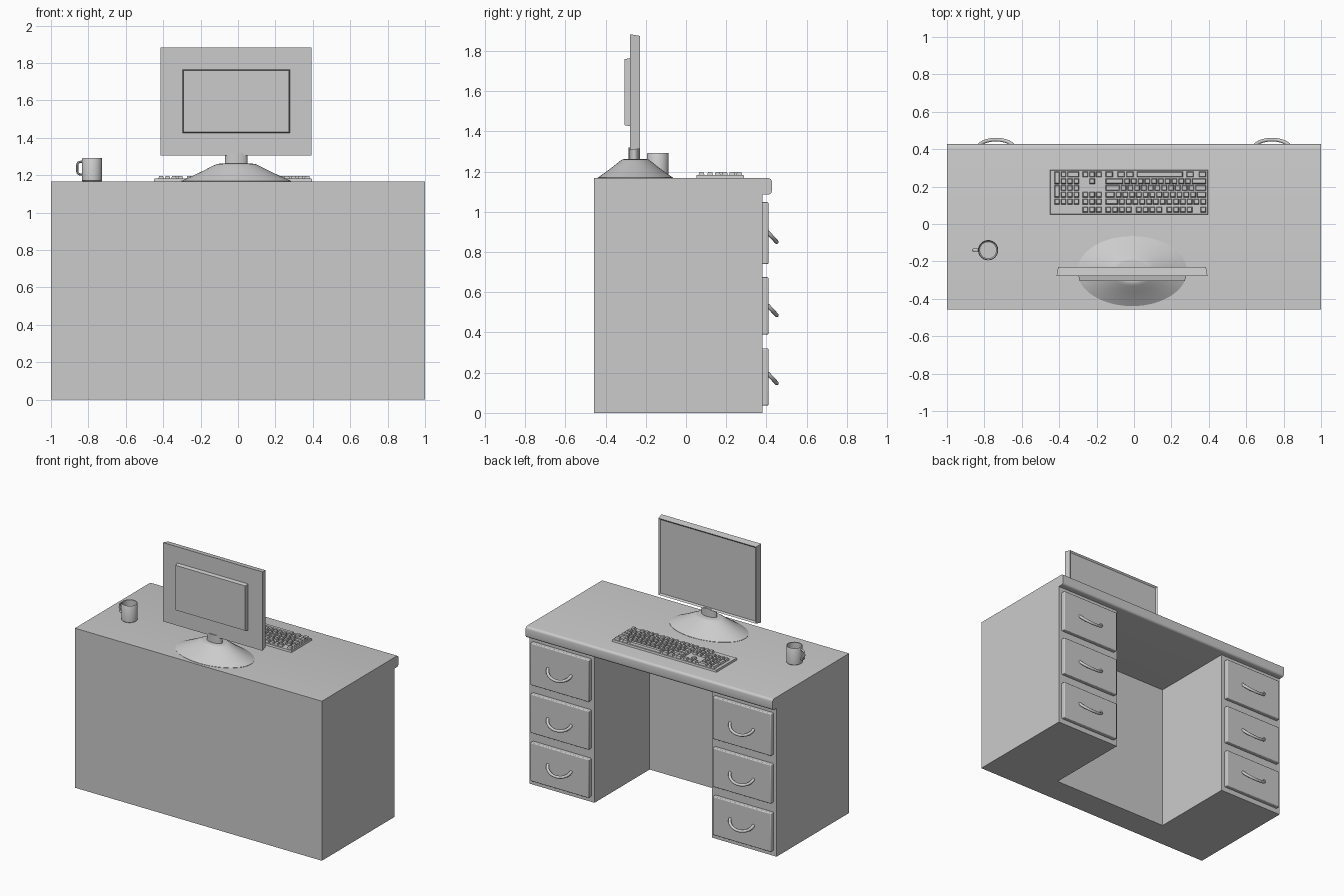
import bpy, bmesh, math
from mathutils import Vector

if "Cube" in bpy.data.objects:
    bpy.data.objects.remove(bpy.data.objects["Cube"])

TOP = 1.168  # desk surface height


def make(name, bm, bevel=0.0, smooth=True):
    bmesh.ops.recalc_face_normals(bm, faces=bm.faces[:])
    me = bpy.data.meshes.new(name)
    bm.to_mesh(me)
    bm.free()
    ob = bpy.data.objects.new(name, me)
    bpy.context.collection.objects.link(ob)
    if bevel:
        m = ob.modifiers.new("Bevel", 'BEVEL')
        m.width, m.segments = bevel, 3
    if smooth:
        bpy.ops.object.select_all(action='DESELECT')
        bpy.context.view_layer.objects.active = ob
        ob.select_set(True)
        bpy.ops.object.shade_smooth_by_angle(angle=math.radians(35))
    return ob


def add_box(bm, x0, x1, y0, y1, z0, z1, axis=None, side=1, taper=0.0):
    """Box whose end face on one axis and side may be narrowed by taper."""
    lo, hi = (x0, y0, z0), (x1, y1, z1)
    verts = bmesh.ops.create_cube(bm, size=1)["verts"]
    for v in verts:
        s = [1 if c > 0 else -1 for c in v.co]
        shrink = axis is not None and s[axis] == side
        v.co = [(hi[i] if s[i] > 0 else lo[i]) - (s[i] * taper if shrink and i != axis else 0)
                for i in range(3)]
    return verts


def loft(bm, rings, seg, cap=True):
    """Elliptical rings (cx, cy, rx, ry, z) joined into a skin."""
    loops = [[bm.verts.new((cx + rx * math.cos(2 * math.pi * i / seg),
                            cy + ry * math.sin(2 * math.pi * i / seg), z)) for i in range(seg)]
             for cx, cy, rx, ry, z in rings]
    for a, b in zip(loops, loops[1:]):
        for i in range(seg):
            j = (i + 1) % seg
            bm.faces.new((a[i], a[j], b[j], b[i]))
    if cap:
        bm.faces.new(loops[0])
        bm.faces.new(loops[-1])


def tube(bm, points, normal, ra, rb, seg=12):
    """Sweep an ellipse (ra in plane, rb along normal) along a planar path."""
    pts, n, loops = [Vector(p) for p in points], Vector(normal).normalized(), []
    for i, p in enumerate(pts):
        t = (pts[min(i + 1, len(pts) - 1)] - pts[max(i - 1, 0)]).normalized()
        u = t.cross(n)
        loops.append([bm.verts.new(p + u * ra * math.cos(2 * math.pi * k / seg)
                                   + n * rb * math.sin(2 * math.pi * k / seg)) for k in range(seg)])
    for a, b in zip(loops, loops[1:]):
        for k in range(seg):
            j = (k + 1) % seg
            bm.faces.new((a[k], a[j], b[j], b[k]))
    bm.faces.new(loops[0])
    bm.faces.new(loops[-1])


# Desk body: U-shaped plan with a knee hole open at +y
bm = bmesh.new()
plan = [(-1, -.458), (1, -.458), (1, .38), (.475, .38), (.475, -.258),
        (-.475, -.258), (-.475, .38), (-1, .38)]
face = bm.faces.new([bm.verts.new((x, y, 0)) for x, y in plan])
ext = bmesh.ops.extrude_face_region(bm, geom=[face])["geom"]
bmesh.ops.translate(bm, vec=(0, 0, 1.086), verts=[g for g in ext if isinstance(g, bmesh.types.BMVert)])
make("desk_body", bm)

# Desk top with softly rounded long front edge
bm = bmesh.new()
add_box(bm, -1, 1, -.458, .427, 1.086, TOP)
edges = [e for e in bm.edges if all(v.co.y > .4 for v in e.verts) and abs(e.verts[0].co.x - e.verts[1].co.x) > 1]
bmesh.ops.bevel(bm, geom=edges, offset=.018, segments=4, profile=.5, affect='EDGES')
make("desk_top", bm)

# Drawer fronts and bowed handles, three per pedestal
for side, label in ((-1, "left"), (1, "right")):
    cx = side * .738
    for n, (z0, z1, hz) in enumerate(((.74, 1.048, .9), (.39, .675, .536), (.037, .32, .198)), 1):
        bm = bmesh.new()
        add_box(bm, cx - .237, cx + .237, .375, .41, z0, z1)
        make(f"{label}_drawer_front_{n}", bm, bevel=.006)
        bm = bmesh.new()
        path = []
        for i in range(25):
            a = math.pi * i / 24
            d = math.sin(a)
            path.append((cx - .095 * math.cos(a), .405 + .046 * d, hz - .05 * d))
        tube(bm, path, (0, .05, .046), .01, .01)
        make(f"{label}_drawer_handle_{n}", bm)

# Monitor foot: low elliptical cone, and neck
MX = -.01
bm = bmesh.new()
loft(bm, [(MX, -.252, .293 * r, .187 * r, z) for r, z in
          ((1, TOP - .002), (1, 1.17), (.93, 1.179), (.8, 1.196), (.6, 1.224), (.42, 1.251), (.35, 1.26), (.3, 1.262))], 64)
make("monitor_foot", bm)
bm = bmesh.new()
loft(bm, [(MX, -.257, .06, .028, z) for z in (1.25, 1.32)], 32)
make("monitor_neck", bm)

# Monitor panel: tapered slab with recessed screen on +y, raised box on the back
bm = bmesh.new()
add_box(bm, -.414, .393, -.278, -.23, 1.306, 1.883, axis=1, side=1, taper=.008)
bm.normal_update()
screen = max(bm.faces, key=lambda f: f.calc_center_median().y)
bmesh.ops.recalc_face_normals(bm, faces=bm.faces[:])
bmesh.ops.inset_individual(bm, faces=[screen], thickness=.016)
bmesh.ops.translate(bm, vec=(0, -.01, 0), verts=screen.verts[:])
make("monitor_panel", bm, smooth=False)
bm = bmesh.new()
add_box(bm, -.297, .278, -.305, -.275, 1.425, 1.765, axis=1, side=-1, taper=.006)
make("monitor_back_box", bm, smooth=False)

# Keyboard tray
bm = bmesh.new()
add_box(bm, -.45, .397, .05, .29, TOP - .002, 1.182, axis=2, side=1, taper=.003)
make("keyboard_base", bm, smooth=False)

# Keys: (row, start, widths) in key units from the user's left (+x) side
ROW_Y = (.077, .12, .157, .193, .229, .265)
layout = [
    (0, 0, [1]), (0, 2, [1] * 4), (0, 6.5, [1] * 4), (0, 11, [1] * 4),
    (1, 0, [1] * 13 + [2]),
    (2, 0, [1.5] + [1] * 12 + [1.5]),
    (3, 0, [1.75] + [1] * 11 + [2.25]),
    (4, 0, [2.25] + [1] * 10 + [2.75]),
    (5, 0, [1.25]), (5, 1.8, [1.25]), (5, 3.4, [7]), (5, 10.7, [1.25]), (5, 12, [1.25]), (5, 13.75, [1.25]),
    (0, 15.4, [1] * 3), (1, 15.4, [1] * 3), (2, 15.4, [1] * 3), (4, 16.4, [1]), (5, 15.4, [1] * 3),
    (1, 18.75, [.95] * 4), (2, 18.75, [.95] * 3), (3, 18.75, [.95] * 3),
    (4, 18.75, [.95] * 3), (5, 18.75, [1.9, .95]),
]
U, GAP = .0362, .003
bm = bmesh.new()


def add_key(u, w, y0, y1):
    add_box(bm, .388 - (u + w) * U + GAP, .388 - u * U - GAP, y0, y1, 1.18, 1.197,
            axis=2, side=1, taper=.004)


for row, u, widths in layout:
    for w in widths:
        add_key(u, w, ROW_Y[row] - .015, ROW_Y[row] + .015)
        u += w
for a, b in ((2, 3), (4, 5)):  # tall number pad keys
    add_key(21.6, .95, ROW_Y[a] - .015, ROW_Y[b] + .015)
make("keyboard_keys", bm, smooth=False)

# Mug: hollow cup with a strap handle towards -x
CX, CY = -.78, -.14
bm = bmesh.new()
loft(bm, [(CX, CY, r, r, z) for r, z in
          ((.05, TOP), (.054, 1.172), (.054, 1.289), (.052, 1.292), (.049, 1.289), (.049, 1.18), (.045, 1.176))], 40)
make("mug_cup", bm)
bm = bmesh.new()
path = [(CX - .05, CY, 1.272)]
for i in range(17):
    a = math.pi / 2 + math.pi * i / 16
    c, s = math.cos(a), math.sin(a)
    path.append((CX - .054 - .026 * abs(c) ** .6, CY, 1.238 + .034 * math.copysign(abs(s) ** .6, s)))
path.append((CX - .05, CY, 1.204))
tube(bm, path, (0, 1, 0), .006, .008)
make("mug_handle", bm)
